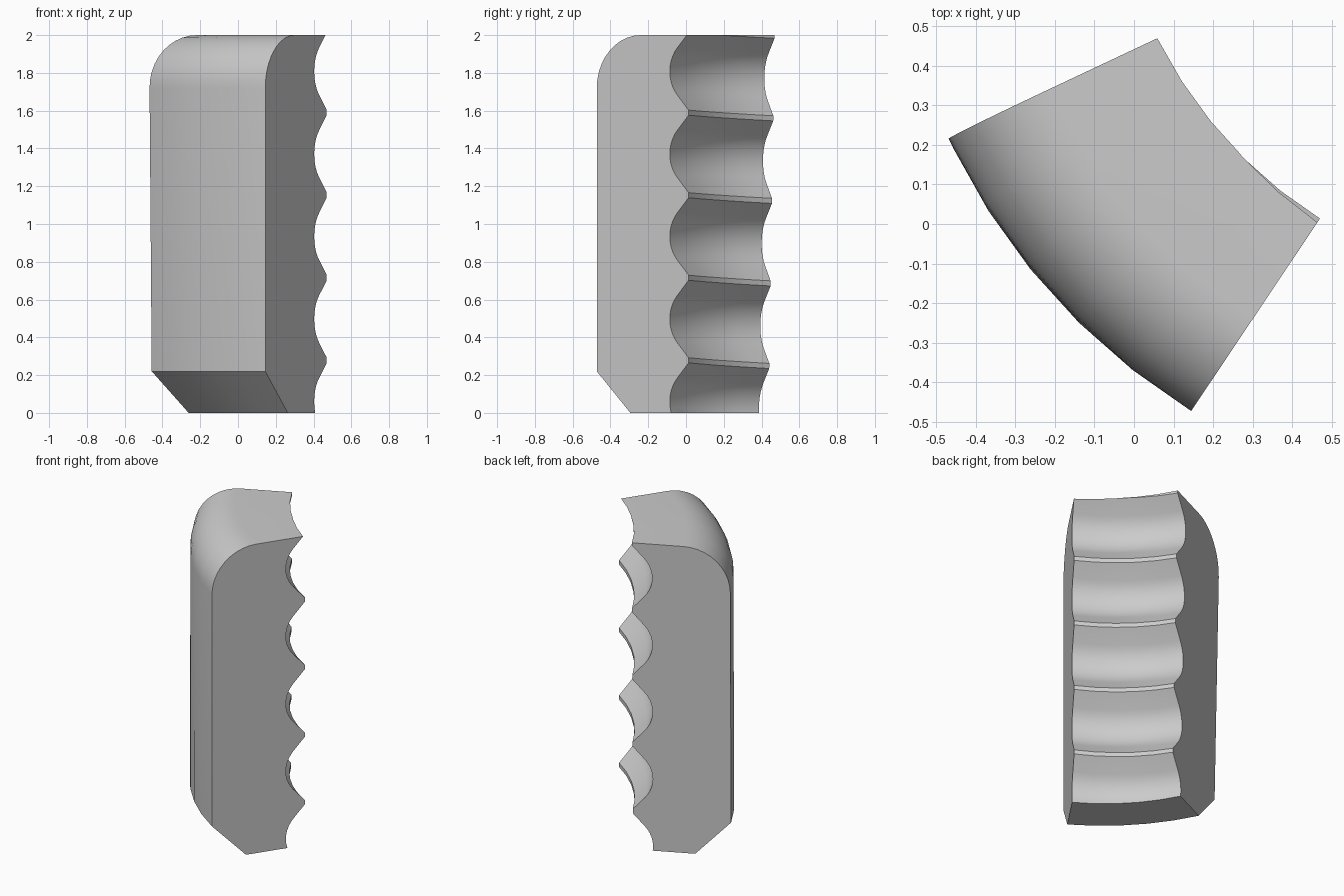
import bpy, bmesh, math

if "Cube" in bpy.data.objects:
    bpy.data.objects.remove(bpy.data.objects["Cube"])

# Curved block: one side profile swept along a shallow arc
CENTRE = (1.104, 0.961)
START, END, STEPS = math.radians(236.2), math.radians(205.2), 5
R_IN, R_OUT = 1.14, 1.725
PITCH, HALF, DEPTH = 0.437, 0.205, 0.12
ARC_R, ARC_A, ARC_N = 0.187, math.radians(42), 5


def scallops(drop):
    """Finger grooves up the inner side, as (radius, z)."""
    pts = []
    for i in range(-1, 6):
        zc = 0.06 + PITCH * i - drop
        pts.append((R_IN, zc - HALF))
        for k in range(-ARC_N, ARC_N + 1):
            a = ARC_A * k / ARC_N
            pts.append((R_IN + DEPTH - ARC_R * (1 - math.cos(a)),
                        zc + ARC_R * math.sin(a)))
        pts.append((R_IN, zc + HALF))
    return pts


def profile(drop):
    """Grooves, then rounded top edge, outer wall and bottom chamfer."""
    pts = scallops(drop)
    pts.append((R_OUT - 0.28, pts[-1][1]))
    for k in range(11):
        a = math.pi / 2 * (1 - k / 10)
        pts.append((R_OUT - 0.28 + 0.28 * math.cos(a), 1.72 + 0.28 * math.sin(a)))
    pts += [(R_OUT, 0.22), (R_OUT - 0.214, 0), (R_OUT - 0.214, pts[0][1])]
    return pts


bm = bmesh.new()
rings = []
for s in range(STEPS + 1):
    u = s / STEPS
    t = START + (END - START) * u
    ring = []
    for r, z in profile(0.03 * u):
        r += 0.015 * u
        lean = 0.018 * u * (z - 2)      # far end leans slightly
        ring.append(bm.verts.new((CENTRE[0] + r * math.cos(t) - 0.43 * lean,
                                  CENTRE[1] + r * math.sin(t) + 0.9 * lean, z)))
    rings.append(ring)

for a, b in zip(rings, rings[1:]):
    n = len(a)
    for i in range(n):
        j = (i + 1) % n
        bm.faces.new((a[i], a[j], b[j], b[i]))
bm.faces.new(rings[0])
bm.faces.new(rings[-1])
bmesh.ops.recalc_face_normals(bm, faces=bm.faces)

# Trim flat at the floor and the top
for z, up in ((0, -1), (2, 1)):
    bmesh.ops.bisect_plane(bm, geom=bm.verts[:] + bm.edges[:] + bm.faces[:],
                           dist=1e-5, plane_co=(0, 0, z), plane_no=(0, 0, up),
                           clear_outer=True)
    rim = [e for e in bm.edges if e.is_boundary]
    bmesh.ops.holes_fill(bm, edges=rim, sides=0)
bmesh.ops.recalc_face_normals(bm, faces=bm.faces)

mesh = bpy.data.meshes.new("grip_block")
bm.to_mesh(mesh)
bm.free()
block = bpy.data.objects.new("grip_block", mesh)
bpy.context.collection.objects.link(block)

grey = bpy.data.materials.new("light grey")
grey.diffuse_color = (0.6, 0.6, 0.6, 1)
grey.use_nodes = True
grey.node_tree.nodes["Principled BSDF"].inputs["Base Color"].default_value = grey.diffuse_color
mesh.materials.append(grey)

bpy.context.view_layer.objects.active = block
block.select_set(True)
bpy.ops.object.shade_smooth_by_angle(angle=math.radians(30))
